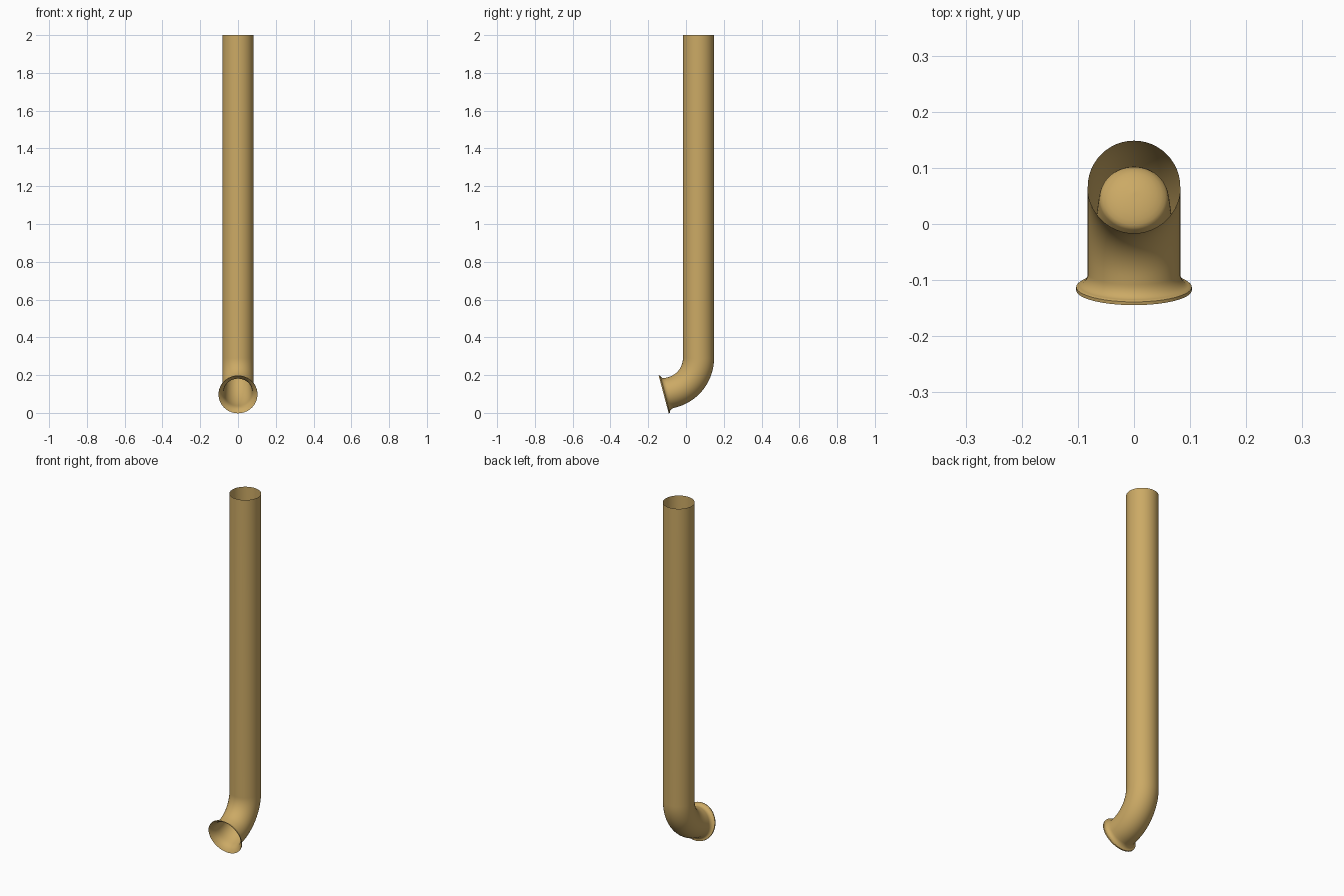
import bpy, bmesh, math

if "Cube" in bpy.data.objects:
    bpy.data.objects.remove(bpy.data.objects["Cube"])

SEG = 48
PIPE_Y, R, Z0, END = 0.066, 0.187, 0.29, math.radians(75)
PIPE_R = 0.0825


def station(s):
    """Centre line: s<0 is the vertical run, then the bend, then a straight mouth."""
    if s <= 0:
        return 0, PIPE_Y, Z0 - s
    a = min(s / R, END)
    y = PIPE_Y - R + R * math.cos(a)
    z = Z0 - R * math.sin(a)
    extra = max(0, s - R * END)
    return a, y - extra * math.sin(a), z - extra * math.cos(a)


def sweep(name, sections, cap_end=False):
    bm = bmesh.new()
    rings = []
    for s, r in sections:
        a, y, z = station(s)
        ring = []
        for i in range(SEG):
            t = 2 * math.pi * i / SEG
            u, v = r * math.cos(t), r * math.sin(t)
            ring.append(bm.verts.new((u, y + v * math.cos(a), z - v * math.sin(a))))
        rings.append(ring)
    for p, q in zip(rings, rings[1:]):
        for i in range(SEG):
            j = (i + 1) % SEG
            bm.faces.new((p[i], q[i], q[j], p[j]))
    if cap_end:
        bm.faces.new(rings[-1])
    me = bpy.data.meshes.new(name)
    bm.to_mesh(me)
    bm.free()
    ob = bpy.data.objects.new(name, me)
    bpy.context.collection.objects.link(ob)
    me.materials.append(brass)
    bpy.ops.object.select_all(action='DESELECT')
    ob.select_set(True)
    bpy.context.view_layer.objects.active = ob
    bpy.ops.object.shade_smooth_by_angle(angle=math.radians(40))
    return ob


brass = bpy.data.materials.new("brass")
brass.diffuse_color = (0.60, 0.40, 0.13, 1)
brass.use_nodes = True
brass.node_tree.nodes["Principled BSDF"].inputs["Base Color"].default_value = brass.diffuse_color

bend = R * END
rim = bend + 0.047

# Open-topped pipe with its bend
sections = [(Z0 - 2.0, PIPE_R), (0, PIPE_R)]
sections += [(bend * k / 20, PIPE_R) for k in range(1, 21)]
sections.append((rim - 0.032, PIPE_R))
# Concave flare out to the rim, and the lip
for k in range(1, 9):
    t = math.radians(90 * k / 8)
    sections.append((rim - 0.032 + 0.024 * math.sin(t),
                     PIPE_R + 0.018 * (1 - math.cos(t))))
sections += [(rim - 0.006, 0.103), (rim, 0.103)]
sweep("pipe", sections)

# Inside of the mouth: narrows from the rim and ends in a rounded cup in the bend
inner = [(rim, 0.103), (rim - 0.006, 0.096), (rim - 0.016, 0.086),
         (rim - 0.03, 0.079), (bend, 0.076)]
stop = 0.09
inner += [(bend + (stop - bend) * k / 12, 0.076 - 0.014 * k / 12) for k in range(1, 13)]
for k in range(1, 8):
    t = math.radians(88 * k / 7)
    inner.append((stop - 0.03 * math.sin(t), 0.062 * math.cos(t)))
sweep("mouth_lining", inner, cap_end=True)
